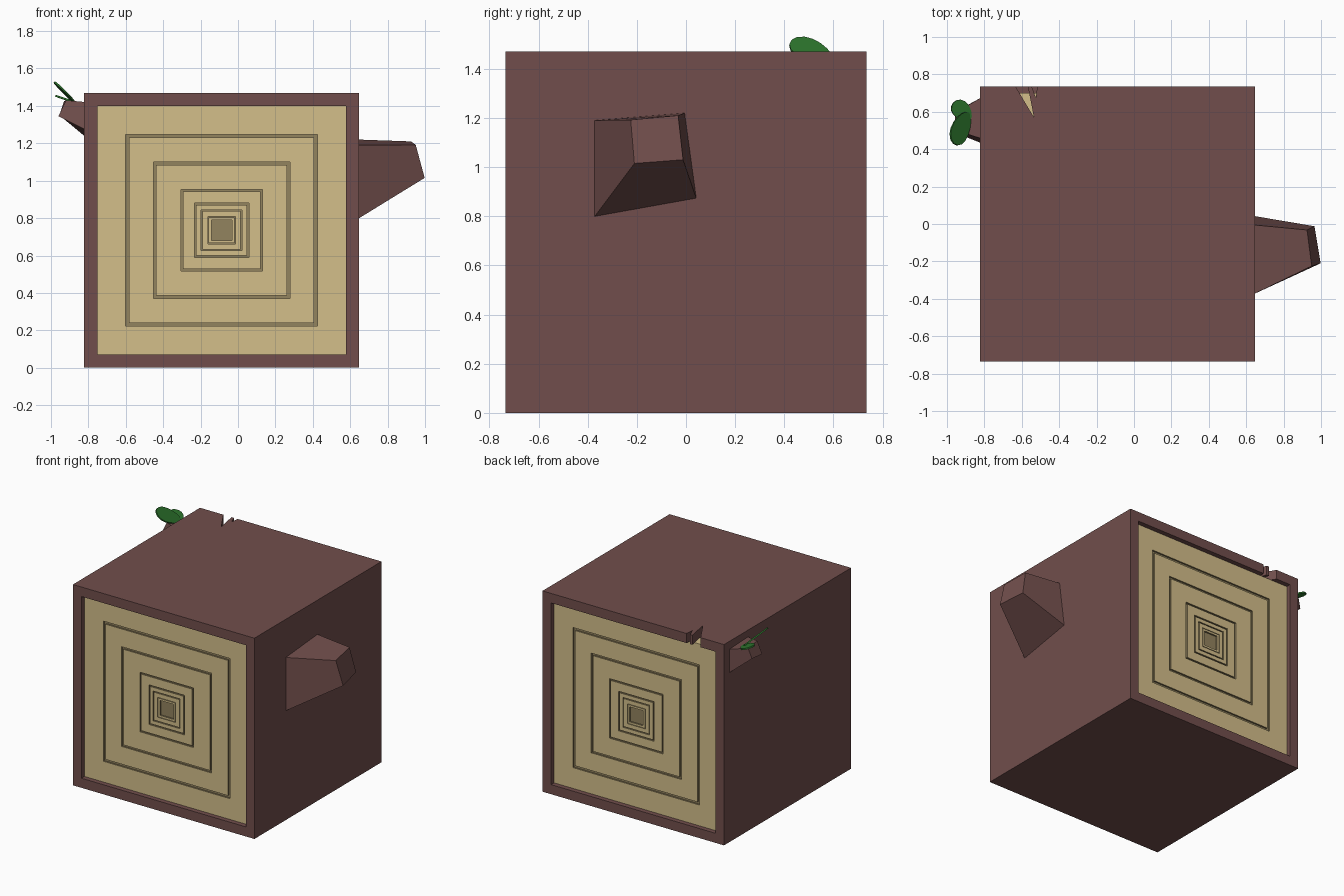
import bpy, bmesh, math
from mathutils import Vector

if "Cube" in bpy.data.objects:
    bpy.data.objects.remove(bpy.data.objects["Cube"])

CX, CZ, H = -0.0875, 0.735, 0.735     # block centre and half size


def material(name, rgb):
    m = bpy.data.materials.new(name)
    m.diffuse_color = (*[(c / 255) ** 2.2 for c in rgb], 1)
    m.use_nodes = True
    m.node_tree.nodes["Principled BSDF"].inputs["Base Color"].default_value = m.diffuse_color
    return m


BARK = material("bark", (112, 79, 77))
WOOD = material("wood", (210, 189, 137))
RING = material("ring", (145, 130, 95))
LEAF = material("leaf", (48, 115, 48))


def finish(bm, name, *mats):
    bmesh.ops.recalc_face_normals(bm, faces=bm.faces)
    me = bpy.data.meshes.new(name)
    bm.to_mesh(me)
    bm.free()
    ob = bpy.data.objects.new(name, me)
    bpy.context.collection.objects.link(ob)
    for m in mats:
        me.materials.append(m)
    return ob


def loft(bm, loops, closed=False, mats=None):
    """Skin a list of equal-length vertex rings, capping the ends if open."""
    rings = [[bm.verts.new(p) for p in lp] for lp in loops]
    n = len(rings[0])
    for i in range(len(rings) if closed else len(rings) - 1):
        a, b = rings[i], rings[(i + 1) % len(rings)]
        for k in range(n):
            f = bm.faces.new((a[k], a[(k + 1) % n], b[(k + 1) % n], b[k]))
            f.material_index = mats[i] if mats else 0
    if not closed:
        for r in (rings[0], rings[-1]):
            bm.faces.new(r).material_index = 1 if mats else 0


def square(h, y):
    return [(CX + sx * h, y, CZ + sz * h) for sx, sz in ((-1, -1), (1, -1), (1, 1), (-1, 1))]


# Bark: square tube, with splintered cracks cut in the top back edge
bm = bmesh.new()
I = H - 0.07
loft(bm, [square(H, -H), square(H, H), square(I, H), square(I, -H)], closed=True)
bark = finish(bm, "bark_shell", BARK)

bm = bmesh.new()
for tri in ([(-0.648, 0.76), (-0.535, 0.57), (-0.572, 0.76)],
            [(-0.556, 0.76), (-0.525, 0.675), (-0.514, 0.76)]):
    loft(bm, [[(x, y, z) for x, y in tri] for z in (1.34, 1.6)])
cutter = finish(bm, "crack_cutter")
cutter.hide_render = True
mod = bark.modifiers.new("cracks", "BOOLEAN")
mod.operation, mod.solver, mod.object = "DIFFERENCE", "EXACT", cutter
bpy.context.view_layer.objects.active = bark
bpy.ops.object.modifier_apply(modifier="cracks")
bpy.data.objects.remove(cutter)

# Heartwood: growth rings engraved in both ends
FACE, DEEP = 0.70, 0.688
half, mats = [(0.055, DEEP), (0.055, FACE)], [1]
for r, w in ((0.073, 0.004), (0.109, 0.007), (0.145, 0.009), (0.218, 0.011),
             (0.365, 0.015), (0.513, 0.018)):
    half += [(r - w, FACE), (r - w, DEEP), (r, DEEP), (r, FACE)]
    mats += [0, 1, 1, 1]
half.append((I + 0.001, FACE))
mats.append(0)
bm = bmesh.new()
loft(bm, [square(h, -y) for h, y in half] + [square(h, y) for h, y in reversed(half)],
     mats=mats + [0] + mats[::-1])
finish(bm, "heartwood", WOOD, RING)


# Branch stumps: four-sided tapered stubs
def stump(name, base, end):
    bm = bmesh.new()
    loft(bm, [base, end])
    finish(bm, name, BARK)


stump("large_branch_stump",
      [(0.64, -0.375, 0.795), (0.64, -0.375, 1.19), (0.64, -0.005, 1.22), (0.64, 0.043, 0.87)],
      [(0.998, -0.21, 1.015), (0.95, -0.225, 1.192), (0.925, -0.032, 1.21), (0.965, -0.012, 1.03)])
stump("small_branch_stump",
      [(-0.81, 0.68, 1.23), (-0.81, 0.68, 1.41), (-0.81, 0.455, 1.42), (-0.81, 0.43, 1.27)],
      [(-0.955, 0.60, 1.35), (-0.93, 0.61, 1.425), (-0.92, 0.49, 1.43), (-0.96, 0.49, 1.345)])


# Leaves: thin rounded blades from base to tip
def leaf(name, base, tip, normal, width):
    base, d = Vector(base), Vector(tip) - Vector(base)
    nrm = Vector(normal).normalized()
    side = nrm.cross(d).normalized()
    outline = []
    for k in range(16):
        a = 2 * math.pi * k / 16
        t = 0.5 - 0.5 * math.cos(a)
        outline.append(base + d * t + side * width / 2 * math.sin(a) * (0.75 + 0.4 * t))
    bm = bmesh.new()
    loft(bm, [[p + nrm * o for p in outline] for o in (-0.005, 0.005)])
    finish(bm, name, LEAF)


leaf("large_leaf", (-0.885, 0.595, 1.425), (-0.965, 0.43, 1.515), (0.13, 0.02, 0.13), 0.125)
leaf("small_leaf", (-0.875, 0.56, 1.42), (-0.965, 0.65, 1.45), (0.04, 0, 0.11), 0.1)
